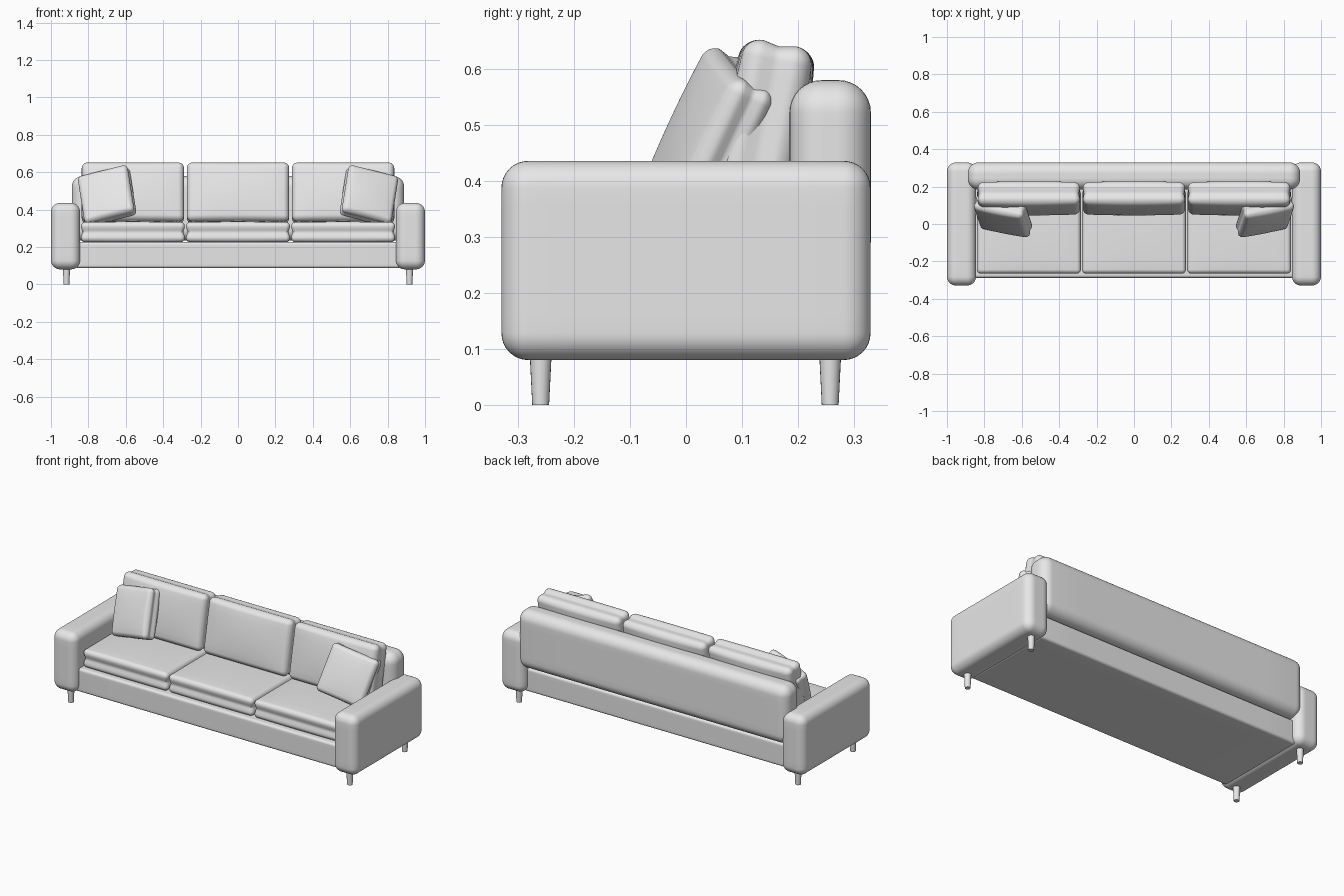
import bpy, bmesh
from math import radians, tan, pi, cos
from mathutils import Matrix, Vector

if "Cube" in bpy.data.objects:
    bpy.data.objects.remove(bpy.data.objects["Cube"], do_unlink=True)

grey = bpy.data.materials.new("grey_fabric")
grey.use_nodes = True
GREY = (0.8, 0.8, 0.8, 1)
grey.diffuse_color = GREY
grey.node_tree.nodes["Principled BSDF"].inputs["Base Color"].default_value = GREY


def finish(name, bm, matrix):
    mesh = bpy.data.meshes.new(name)
    bm.to_mesh(mesh)
    bm.free()
    mesh.materials.append(grey)
    obj = bpy.data.objects.new(name, mesh)
    bpy.context.collection.objects.link(obj)
    obj.matrix_world = matrix
    bpy.ops.object.select_all(action='DESELECT')
    obj.select_set(True)
    bpy.context.view_layer.objects.active = obj
    bpy.ops.object.shade_smooth_by_angle(angle=radians(40))
    return obj


def soft_block(name, size, radius, centre, rot=(0, 0, 0), crown=0, axis=2, pinch=0):
    """Rounded box; crown puffs the faces along axis, pinch draws in the seam."""
    bm = bmesh.new()
    bmesh.ops.create_cube(bm, size=2)
    bmesh.ops.subdivide_edges(bm, edges=bm.edges[:], cuts=15, use_grid_fill=True)
    half = Vector(size) / 2
    for v in bm.verts:
        core, corner = Vector(), Vector()
        for i, t in enumerate(v.co):
            sign = 1 if t >= 0 else -1
            core[i] = sign * min(abs(t) * 2, 1) * (half[i] - radius)
            corner[i] = sign * tan(max(abs(t) * 2 - 1, 0) * pi / 4)
        p = core + corner.normalized() * radius
        u = [p[i] / half[i] for i in range(3)]
        others = [i for i in range(3) if i != axis]
        swell = crown
        for i in others:
            swell *= cos(u[i] * pi / 2) ** 0.6 if abs(u[i]) < 1 else 0
        seam = pinch * max(0, 1 - abs(u[axis]) * 2)
        p[axis] += u[axis] * swell
        for i in others:
            p[i] -= seam * u[i] ** 5
        v.co = p
    yaw, tilt, roll = (radians(a) for a in rot)
    turn = (Matrix.Rotation(yaw, 4, 'Z') @ Matrix.Rotation(tilt, 4, 'X')
            @ Matrix.Rotation(roll, 4, 'Y'))
    return finish(name, bm, Matrix.Translation(centre) @ turn)


# Base rail and backrest
soft_block("base", (1.74, 0.57, 0.14), 0.015, (0, -0.003, 0.157))
soft_block("backrest", (1.777, 0.145, 0.345), 0.058, (0, 0.257, 0.407))

# Three seat cushions and three leaning back cushions
for label, x in (("right", -0.562), ("middle", 0), ("left", 0.562)):
    soft_block(label + "_seat_cushion", (0.555, 0.45, 0.105), 0.022,
               (x, -0.04, 0.28), crown=0.008, pinch=0.008)
    soft_block(label + "_back_cushion", (0.547, 0.12, 0.32), 0.03,
               (x, 0.137, 0.488), rot=(0, -11, 0), crown=0.016, axis=1, pinch=0.006)

# Arms, loose pillows and tapered legs on both sides
for label, s in (("right", -1), ("left", 1)):
    soft_block(label + "_arm", (0.155, 0.658, 0.355), 0.048, (s * 0.922, 0, 0.258))
    soft_block(label + "_pillow", (0.28, 0.085, 0.28), 0.025, (s * 0.70, 0.042, 0.474),
               rot=(17 * s, -22, 15 * s), crown=0.014, axis=1, pinch=0.006)
    for end, y in (("front", -0.259), ("back", 0.257)):
        bm = bmesh.new()
        bmesh.ops.create_cone(bm, cap_ends=True, segments=20,
                              radius1=0.015, radius2=0.02, depth=0.1)
        finish(label + "_" + end + "_leg", bm,
               Matrix.Translation((s * 0.917, y, 0.05)))
